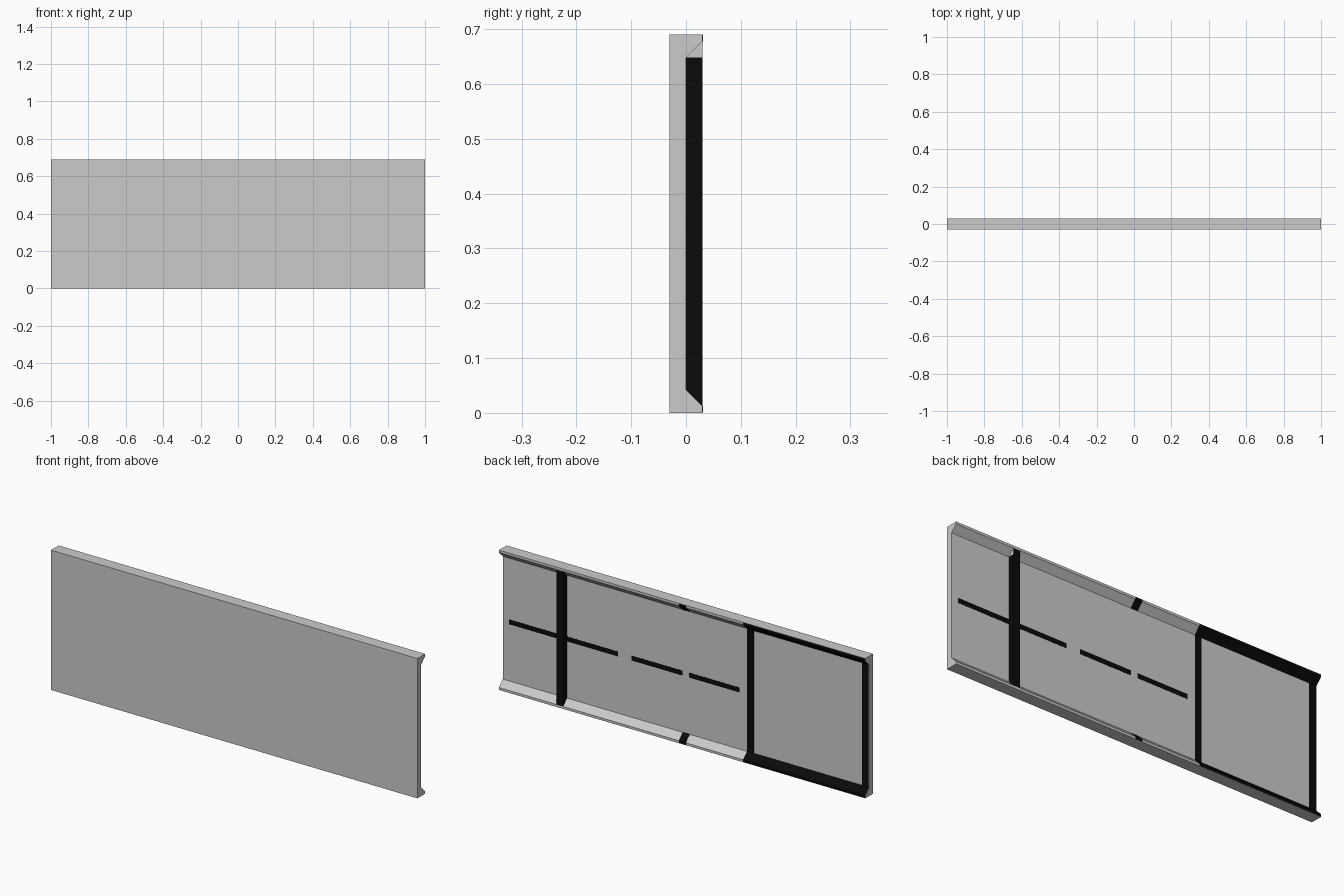
import bpy, bmesh

if "Cube" in bpy.data.objects:
    bpy.data.objects.remove(bpy.data.objects["Cube"])

black = bpy.data.materials.new("black")
black.diffuse_color = (0.003, 0.003, 0.003, 1)
black.use_nodes = True
black.node_tree.nodes["Principled BSDF"].inputs["Base Color"].default_value = black.diffuse_color
H = 0.69    # panel height
E = 0.0006  # thickness of painted markings


def extrude_x(name, profile, x0, x1, mat=None):
    """Extrude a (y, z) profile from x0 to x1."""
    bm = bmesh.new()
    face = bm.faces.new([bm.verts.new((x0, y, z)) for y, z in profile])
    geom = bmesh.ops.extrude_face_region(bm, geom=[face])["geom"]
    verts = [v for v in geom if isinstance(v, bmesh.types.BMVert)]
    bmesh.ops.translate(bm, verts=verts, vec=(x1 - x0, 0, 0))
    bmesh.ops.recalc_face_normals(bm, faces=bm.faces)
    mesh = bpy.data.meshes.new(name)
    bm.to_mesh(mesh)
    bm.free()
    obj = bpy.data.objects.new(name, mesh)
    bpy.context.collection.objects.link(obj)
    if mat:
        mesh.materials.append(mat)
    return obj


def rect(y0, y1, z0, z1):
    return [(y0, z0), (y1, z0), (y1, z1), (y0, z1)]


# Panel with sloped flanges along the top and bottom of the back
extrude_x("panel", [(-0.03, 0), (0.03, 0), (0.03, 0.012), (0, 0.042),
                    (0, H - 0.042), (0.03, H - 0.012), (0.03, H), (-0.03, H)], -1, 1)

# Raised post between the flanges, with a grey upper corner on its outer side
extrude_x("back_post", [(0, 0.042), (0.03, 0.012), (0.03, H - 0.012), (0, H - 0.042)],
          0.65, 0.685, black)
extrude_x("post_corner", [(0, H - 0.042), (0.03, H - 0.042), (0.03, H - 0.012)],
          0.685, 0.686)

# Dashed line across the middle of the back
for i, (x0, x1) in enumerate([(0.37, 0.966), (0.018, 0.297), (-0.293, -0.018)]):
    extrude_x(f"dash_{i}", rect(0, E, 0.322, 0.346), x0, x1, black)

# Upright bars of the framed section
for name, x0, x1 in [("inner", -0.37, -0.333), ("outer", -0.997, -0.96)]:
    extrude_x(f"frame_{name}_bar", rect(0, E, 0.042, H - 0.042), x0, x1, black)

# Black bands on both flanges: framed section and centre mark
band = [(0, 0.042), (0.03, 0.012), (0.03, 0.001),
        (0.03 + E, 0.001), (0.03 + E, 0.012 + E), (0, 0.042 + 1.5 * E)]
for name, x0, x1 in [("frame", -0.999, -0.333), ("centre", -0.02, 0.018)]:
    extrude_x(f"{name}_lower_band", band, x0, x1, black)
    extrude_x(f"{name}_upper_band", [(y, H - z) for y, z in band], x0, x1, black)
